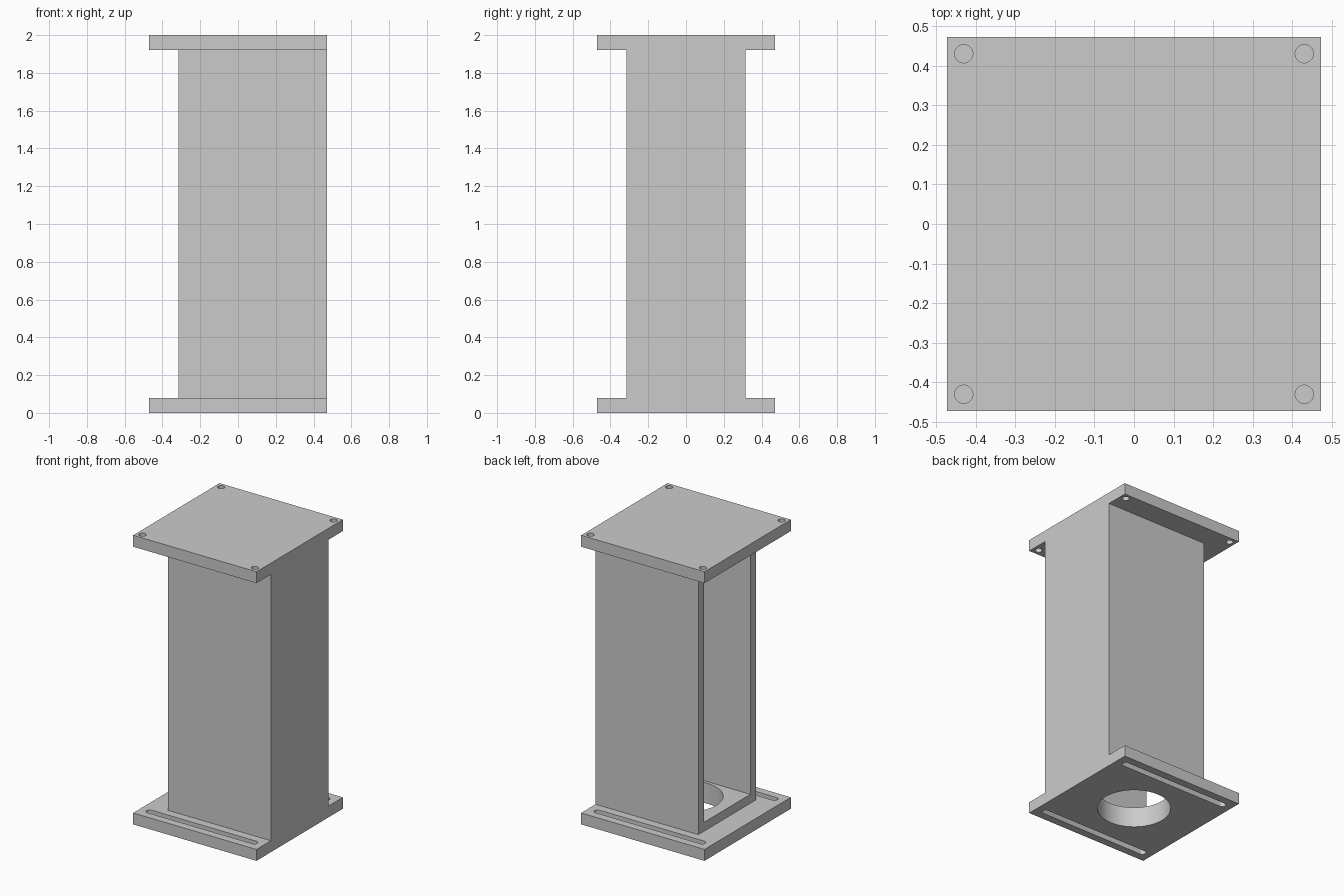
import bpy

cube = bpy.data.objects.get("Cube")
if cube:
    bpy.data.objects.remove(cube, do_unlink=True)

# Main sizes
HALF = 0.472        # half width of the plates
COL = 0.315         # half width of the column
PLATE = 0.079       # plate thickness
WALL = 0.062        # column wall thickness
HEIGHT = 2.0
BOLT_POS, BOLT_R = 0.43, 0.023
SLOT_Y, SLOT_X = 0.395, 0.40

grey = bpy.data.materials.new("plain_grey")
grey.use_nodes = True
colour = (0.6, 0.6, 0.6, 1)
grey.diffuse_color = colour
grey.node_tree.nodes["Principled BSDF"].inputs["Base Color"].default_value = colour


def box(name, low, high):
    """Box between two opposite corners."""
    centre = [(a + b) / 2 for a, b in zip(low, high)]
    bpy.ops.mesh.primitive_cube_add(size=1, location=centre)
    ob = bpy.context.object
    ob.name = name
    ob.scale = [b - a for a, b in zip(low, high)]
    bpy.ops.object.transform_apply(location=True, rotation=False, scale=True)
    ob.data.materials.append(grey)
    return ob


def cylinder(name, x, y, z, radius, depth, sides):
    bpy.ops.mesh.primitive_cylinder_add(
        vertices=sides, radius=radius, depth=depth, location=(x, y, z))
    ob = bpy.context.object
    ob.name = name
    ob.data.materials.append(grey)
    return ob


def slot(name, y):
    """Rounded slot cutter running along x."""
    ob = cylinder(name, 0, y, 0, BOLT_R, 4 * PLATE, 32)
    for v in ob.data.vertices:
        v.co.x += SLOT_X if v.co.x > 0 else -SLOT_X
    return ob


def cut(target, cutters):
    """Subtract every cutter from the target, then drop the cutters."""
    for cutter in cutters:
        cutter.hide_render = True
        mod = target.modifiers.new("cut", "BOOLEAN")
        mod.operation = "DIFFERENCE"
        mod.solver = "EXACT"
        mod.object = cutter
        bpy.ops.object.select_all(action="DESELECT")
        bpy.context.view_layer.objects.active = target
        target.select_set(True)
        bpy.ops.object.modifier_apply(modifier=mod.name)
        bpy.data.objects.remove(cutter, do_unlink=True)
    bpy.ops.object.shade_smooth_by_angle()


def centre_bore():
    return cylinder("bore_cutter", 0, 0, 0, 0.233, 1, 64)


# Base plate with a round opening and two long slots
base = box("base_plate", (-HALF, -HALF, 0), (HALF, HALF, PLATE))
cut(base, [centre_bore()] + [slot("slot_cutter", s * SLOT_Y) for s in (-1, 1)])

# Top plate with a bolt hole at each corner
top = box("top_plate", (-HALF, -HALF, HEIGHT - PLATE), (HALF, HALF, HEIGHT))
cut(top, [cylinder("bolt_cutter", sx * BOLT_POS, sy * BOLT_POS, HEIGHT, BOLT_R, 1, 32)
          for sx in (-1, 1) for sy in (-1, 1)])

# Hollow column, open on one side and flush with the plates on the other
column = box("column_shell", (-COL, -COL, PLATE), (HALF, COL, HEIGHT - PLATE))
cavity = box("cavity_cutter",
             (-HALF, WALL - COL, PLATE + WALL),
             (HALF - WALL, COL - WALL, HEIGHT - PLATE - WALL))
cut(column, [cavity, centre_bore()])
